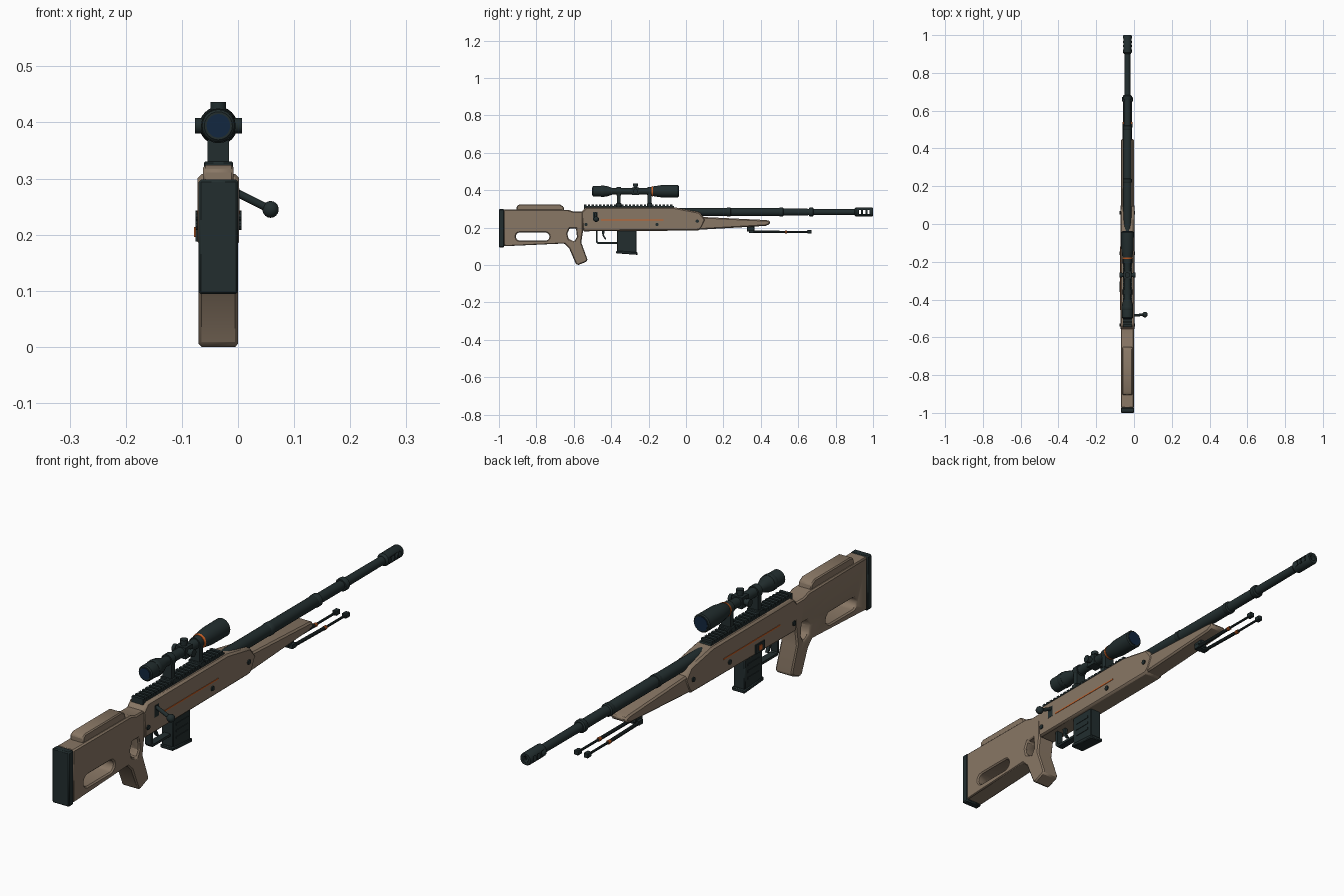
import bpy, bmesh, math
from mathutils import Vector

cube = bpy.data.objects.get("Cube")
if cube:
    bpy.data.objects.remove(cube, do_unlink=True)

CX = -0.035  # centre plane of the body


def material(name, rgb):
    m = bpy.data.materials.new(name)
    m.use_nodes = True
    m.diffuse_color = (*rgb, 1)
    m.node_tree.nodes["Principled BSDF"].inputs["Base Color"].default_value = (*rgb, 1)
    return m


TAN = material("tan", (0.25, 0.185, 0.13))
DARK = material("dark_metal", (0.016, 0.027, 0.028))
ORANGE = material("orange", (0.6, 0.12, 0.02))
LENS = material("lens_blue", (0.006, 0.02, 0.05))


def activate(obj):
    bpy.ops.object.select_all(action="DESELECT")
    obj.select_set(True)
    bpy.context.view_layer.objects.active = obj


def finish(name, bm, mat):
    bmesh.ops.recalc_face_normals(bm, faces=bm.faces)
    mesh = bpy.data.meshes.new(name)
    bm.to_mesh(mesh)
    bm.free()
    mesh.materials.append(mat)
    obj = bpy.data.objects.new(name, mesh)
    bpy.context.collection.objects.link(obj)
    activate(obj)
    bpy.ops.object.shade_smooth_by_angle(angle=math.radians(35))
    return obj


def bevel(obj, width):
    activate(obj)
    mod = obj.modifiers.new("bevel", "BEVEL")
    mod.width, mod.segments = width, 1
    mod.limit_method, mod.angle_limit = "ANGLE", math.radians(40)
    bpy.ops.object.modifier_apply(modifier=mod.name)
    return obj


def cut(obj, cutter):
    activate(obj)
    mod = obj.modifiers.new("cut", "BOOLEAN")
    mod.operation, mod.solver, mod.object = "DIFFERENCE", "EXACT", cutter
    bpy.ops.object.modifier_apply(modifier=mod.name)
    bpy.data.objects.remove(cutter, do_unlink=True)


def prism(name, outline, half, mat, x=CX):
    """Side outline (y, z) extruded across the width."""
    bm = bmesh.new()
    face = bm.faces.new([bm.verts.new((x - half, y, z)) for y, z in outline])
    new = bmesh.ops.extrude_face_region(bm, geom=[face])["geom"]
    verts = [v for v in new if isinstance(v, bmesh.types.BMVert)]
    bmesh.ops.translate(bm, verts=verts, vec=(2 * half, 0, 0))
    return finish(name, bm, mat)


def box(name, y0, y1, z0, z1, half, mat, x=CX):
    return prism(name, [(y0, z0), (y1, z0), (y1, z1), (y0, z1)], half, mat, x)


def lathe(name, profile, z, mat, x=CX, sides=20):
    """Rings of (y, radius) turned about an axis along y."""
    bm = bmesh.new()
    rings = []
    for y, r in profile:
        angles = [2 * math.pi * i / sides for i in range(sides)]
        rings.append([bm.verts.new((x + r * math.cos(a), y, z + r * math.sin(a))) for a in angles])
    for a, b in zip(rings, rings[1:]):
        for i in range(sides):
            j = (i + 1) % sides
            bm.faces.new((a[i], a[j], b[j], b[i]))
    bm.faces.new(rings[0])
    bm.faces.new(rings[-1])
    return finish(name, bm, mat)


def rod(name, start, end, r, mat, sides=14):
    start, end = Vector(start), Vector(end)
    bm = bmesh.new()
    bmesh.ops.create_cone(bm, cap_ends=True, segments=sides, radius1=r, radius2=r,
                          depth=(end - start).length)
    turn = (end - start).to_track_quat("Z", "Y").to_matrix().to_4x4()
    bm.transform(turn)
    bmesh.ops.translate(bm, verts=bm.verts, vec=(start + end) / 2)
    return finish(name, bm, mat)


# Stock with grip, thumbhole and slot
stock = prism("stock", [
    (-0.975, 0.1), (-0.65, 0.115), (-0.625, 0.09), (-0.588, 0.004), (-0.575, 0),
    (-0.53, 0.018), (-0.527, 0.03), (-0.56, 0.12), (-0.55, 0.185), (-0.55, 0.285),
    (-0.6, 0.285), (-0.63, 0.295), (-0.975, 0.297)], 0.035, TAN)
cut(stock, prism("thumbhole_cutter", [
    (-0.622, 0.196), (-0.588, 0.196), (-0.583, 0.15), (-0.598, 0.125),
    (-0.628, 0.14), (-0.635, 0.168)], 0.1, TAN))
slot = []
for centre, first in ((-0.752, -90), (-0.888, 90)):
    for i in range(7):
        a = math.radians(first + 30 * i)
        slot.append((centre + 0.022 * math.cos(a), 0.152 + 0.022 * math.sin(a)))
cut(stock, prism("slot_cutter", slot, 0.1, TAN))
bevel(stock, 0.005)
bevel(prism("cheek_rest", [(-0.905, 0.29), (-0.65, 0.29), (-0.655, 0.312), (-0.675, 0.324),
                           (-0.89, 0.324), (-0.905, 0.315)], 0.027, TAN), 0.004)
bevel(box("butt_pad", -1, -0.972, 0.094, 0.298, 0.035, DARK), 0.004)

# Receiver housing and fore-end
bevel(prism("receiver", [
    (-0.552, 0.18), (0.07, 0.184), (0.085, 0.2), (0.105, 0.242), (0.072, 0.283),
    (-0.06, 0.308), (-0.535, 0.308), (-0.562, 0.28)], 0.037, TAN), 0.007)
bevel(prism("fore_end", [
    (0.05, 0.187), (0.1, 0.19), (0.425, 0.209), (0.448, 0.218), (0.451, 0.234),
    (0.43, 0.24), (0.1, 0.256), (0.05, 0.258)], 0.034, TAN), 0.006)

# Toothed top rail
rail = [(-0.06, 0.3), (-0.545, 0.3)]
for i in range(24):
    y = -0.545 + 0.02 * i
    rail += [(y, 0.322), (y + 0.012, 0.322), (y + 0.012, 0.314), (y + 0.02, 0.314)]
prism("top_rail", rail, 0.024, DARK)

# Side stripes, screws and release button
for side in (-1, 1):
    face = CX + side * 0.037
    box("side_stripe", -0.455, -0.12, 0.238, 0.243, 0.001, ORANGE, face + side * 0.0005)
    for y, z in ((-0.535, 0.217), (-0.155, 0.217), (0.06, 0.234)):
        rod("side_screw", (face - side * 0.005, y, z), (face + side * 0.004, y, z), 0.009, DARK, 10)
box("release_plate", -0.36, -0.305, 0.188, 0.222, 0.004, DARK, CX - 0.037)
box("release_button", -0.342, -0.323, 0.196, 0.214, 0.005, ORANGE, CX - 0.038)

# Bolt with angled handle
box("bolt_slot", -0.497, -0.472, 0.238, 0.282, 0.001, DARK, CX + 0.037)
rod("bolt_handle", (-0.005, -0.484, 0.276), (0.055, -0.48, 0.246), 0.007, DARK)
ball = bmesh.new()
bmesh.ops.create_uvsphere(ball, u_segments=14, v_segments=9, radius=0.015)
bmesh.ops.translate(ball, verts=ball.verts, vec=(0.058, -0.48, 0.245))
finish("bolt_knob", ball, DARK)

# Barrel and ported muzzle
BZ = 0.283
lathe("barrel", [(-0.07, 0.022), (0.5, 0.022), (0.52, 0.0185), (0.64, 0.0185),
                 (0.66, 0.0165), (0.92, 0.0155)], BZ, DARK)
for y in (0.23, 0.51, 0.67):
    lathe("barrel_collar", [(y - 0.012, 0.022), (y - 0.008, 0.024),
                            (y + 0.008, 0.024), (y + 0.012, 0.019)], BZ, DARK)
muzzle = lathe("muzzle_brake", [(0.9, 0.017), (0.908, 0.0235), (0.995, 0.0235), (1, 0.021)], BZ, DARK)
cut(muzzle, lathe("bore_cutter", [(0.925, 0.011), (1.05, 0.011)], BZ, DARK))
for y in (0.93, 0.953, 0.976):
    cut(muzzle, box("port_cutter", y - 0.006, y + 0.006, BZ - 0.01, BZ + 0.01, 0.1, DARK))

# Magazine
bevel(prism("magazine", [(-0.368, 0.068), (-0.264, 0.06), (-0.264, 0.19), (-0.368, 0.19)],
            0.024, DARK), 0.003)
bevel(prism("magazine_base", [(-0.373, 0.062), (-0.258, 0.054), (-0.258, 0.068), (-0.373, 0.076)],
            0.027, DARK), 0.003)
for z in (0.1, 0.125, 0.15):
    box("magazine_rib", -0.35, -0.28, z, z + 0.008, 0.026, DARK)

# Trigger and guard
prism("trigger_guard", [(-0.482, 0.185), (-0.482, 0.122), (-0.474, 0.113), (-0.365, 0.113),
                        (-0.365, 0.122), (-0.468, 0.122), (-0.472, 0.126), (-0.472, 0.185)],
      0.013, DARK)
prism("trigger", [(-0.45, 0.185), (-0.435, 0.185), (-0.438, 0.16), (-0.426, 0.138),
                  (-0.433, 0.136), (-0.447, 0.158)], 0.006, DARK)

# Scope body, lenses and orange ring
SZ = 0.394
lathe("scope", [(-0.5, 0.025), (-0.496, 0.029), (-0.425, 0.029), (-0.395, 0.018),
                (-0.21, 0.018), (-0.17, 0.027), (-0.13, 0.033), (-0.044, 0.034), (-0.04, 0.03)],
      SZ, DARK, sides=24)
lathe("eyepiece_lens", [(-0.502, 0.021), (-0.495, 0.021)], SZ, LENS)
lathe("front_lens", [(-0.045, 0.027), (-0.038, 0.027)], SZ, LENS)
lathe("scope_ring", [(-0.185, 0.0255), (-0.177, 0.0275)], SZ, ORANGE)
lathe("eyepiece_collar", [(-0.455, 0.03), (-0.452, 0.031), (-0.438, 0.031), (-0.435, 0.03)], SZ, DARK)

# Scope turrets
box("turret_block", -0.29, -0.25, SZ - 0.021, SZ + 0.021, 0.021, DARK)
for dx, dz in ((0, 1), (1, 0), (-1, 0)):
    for name, a, b, r in (("turret_stem", 0.01, 0.035, 0.011), ("turret_cap", 0.029, 0.042, 0.014)):
        rod(name, (CX + a * dx, -0.27, SZ + a * dz), (CX + b * dx, -0.27, SZ + b * dz), r, DARK)

# Scope mounts
for y in (-0.36, -0.195):
    box("mount_post", y - 0.01, y + 0.01, 0.318, SZ - 0.008, 0.019, DARK)
    bevel(box("mount_foot", y - 0.014, y + 0.014, 0.312, 0.33, 0.026, DARK), 0.002)
    lathe("mount_ring", [(y - 0.012, 0.023), (y + 0.012, 0.023)], SZ, DARK)

# Folded bipod
bevel(box("bipod_mount", 0.325, 0.365, 0.178, 0.21, 0.014, DARK), 0.003)
box("bipod_crossbar", 0.338, 0.362, 0.172, 0.188, 0.024, DARK)
for side in (-1, 1):
    x0, x1 = CX + side * 0.017, CX + side * 0.02
    rod("bipod_leg", (x0, 0.34, 0.178), (x1, 0.54, 0.176), 0.0065, DARK, 10)
    rod("bipod_leg_tip", (x1, 0.53, 0.176), (x1, 0.665, 0.176), 0.0045, DARK, 10)
    rod("bipod_ring", (x1, 0.529, 0.176), (x1, 0.541, 0.176), 0.0075, ORANGE, 10)
    bevel(box("bipod_foot", 0.648, 0.672, 0.168, 0.186, 0.009, DARK, x1), 0.002)
